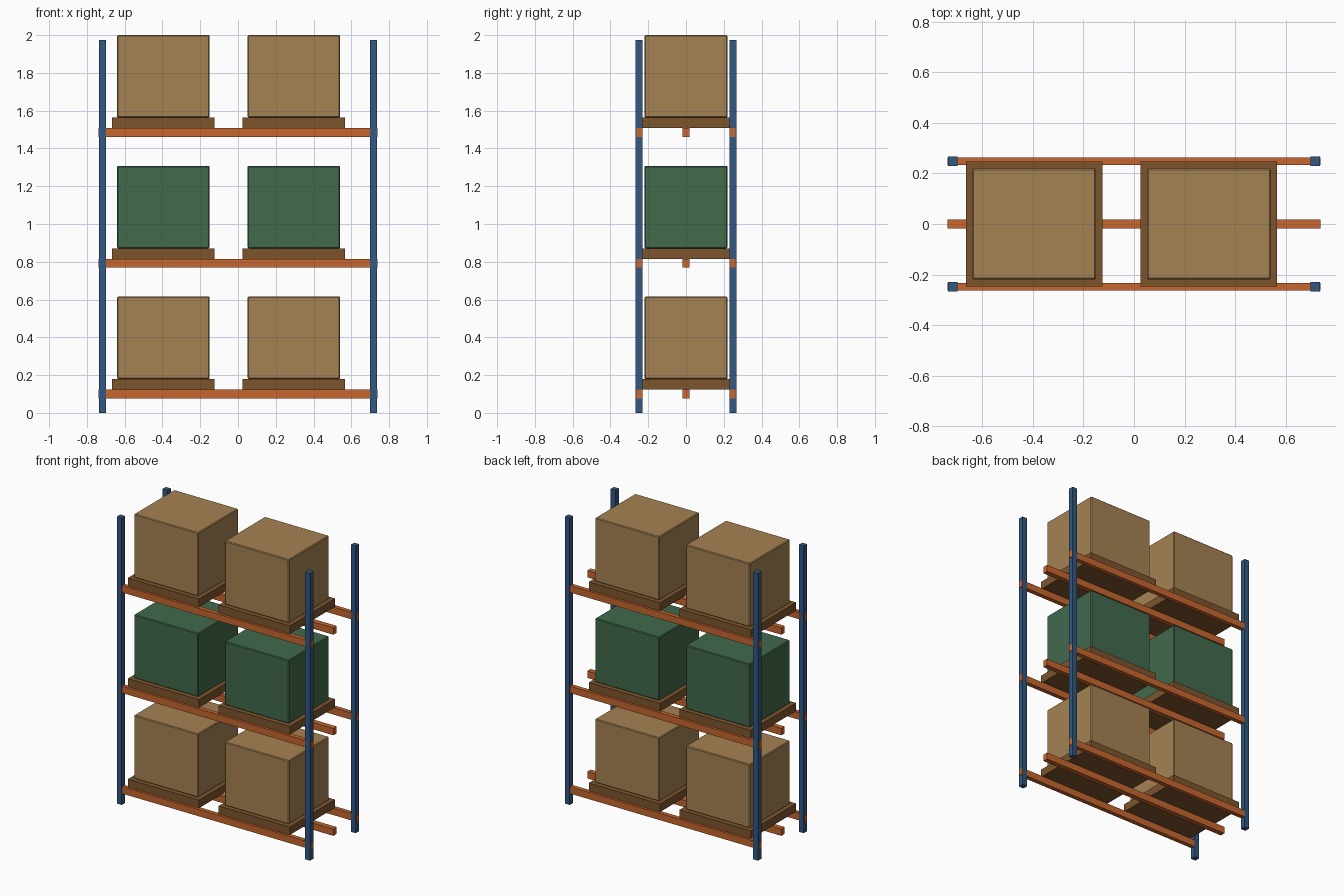
import bpy

if "Cube" in bpy.data.objects:
    bpy.data.objects.remove(bpy.data.objects["Cube"], do_unlink=True)


def material(name, rgb):
    mat = bpy.data.materials.new(name)
    mat.use_nodes = True
    color = (*rgb, 1)
    mat.diffuse_color = color
    mat.node_tree.nodes["Principled BSDF"].inputs["Base Color"].default_value = color
    return mat


blue = material("blue steel", (0.032, 0.098, 0.223))
orange = material("orange steel", (0.57, 0.135, 0.028))
wood = material("brown wood", (0.205, 0.09, 0.027))
cardboard = material("tan cardboard", (0.376, 0.223, 0.085))
green = material("green crate", (0.054, 0.144, 0.073))


def block(name, center, size, mat, bevel=0):
    """Box centred in x and y, with its base at center z."""
    x, y, z = center
    bpy.ops.mesh.primitive_cube_add(size=1, location=(x, y, z + size[2] / 2))
    obj = bpy.context.object
    obj.name = name
    obj.scale = size
    bpy.ops.object.transform_apply(location=False, rotation=False, scale=True)
    obj.data.materials.append(mat)
    if bevel:
        mod = obj.modifiers.new("edge bevel", "BEVEL")
        mod.width = bevel
        mod.segments = 1
    return obj


SIDE_Y = 0.248          # distance of posts and side beams from the middle
BEAM_BASE, BEAM_H = 0.077, 0.047
PALLET_H, LOAD_H = 0.055, 0.437
LEVEL_STEP = 0.692

# Corner posts
for side, x in (("right", -0.717), ("left", 0.717)):
    for end, y in (("front", -SIDE_Y), ("back", SIDE_Y)):
        block(f"{end}_{side}_post", (x, y, 0), (0.037, 0.037, 1.975), blue)

# Shelf levels with beams, pallets and loads
for level, load_mat in enumerate((cardboard, green, cardboard)):
    z = BEAM_BASE + level * LEVEL_STEP
    for place, y, depth in (("front", -SIDE_Y, 0.03), ("middle", 0, 0.036),
                            ("back", SIDE_Y, 0.03)):
        block(f"{place}_beam_{level}", (0, y, z), (1.478, depth, BEAM_H), orange)
    z += BEAM_H
    for side, x in (("right", -0.395), ("left", 0.296)):
        block(f"{side}_pallet_{level}", (x, 0, z), (0.542, 0.494, PALLET_H), wood)
        block(f"{side}_load_{level}", (x, 0, z + PALLET_H),
              (0.489, 0.438, LOAD_H), load_mat, bevel=0.005)
